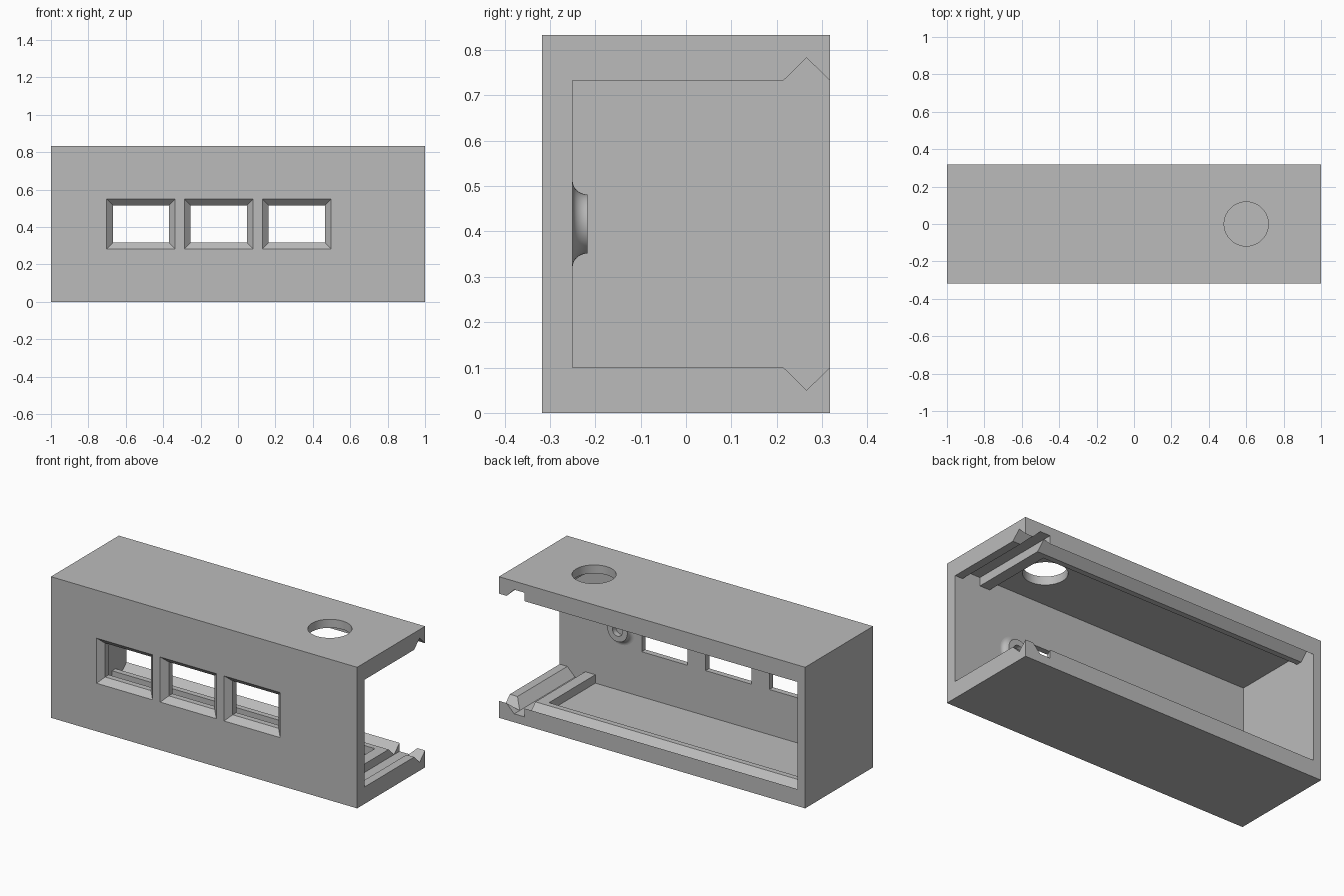
import bpy, bmesh, math
from mathutils import Matrix, Vector

cube = bpy.data.objects.get("Cube")
if cube:
    bpy.data.objects.remove(cube, do_unlink=True)

L, W, H = 1.0, 0.317, 0.833      # half length, half width, height
WALL, RIM, FRONT = 0.05, 0.10, -0.25
MID = H / 2

grey = bpy.data.materials.new("plain grey")
grey.use_nodes = True
colour = (0.5, 0.5, 0.5, 1)
grey.diffuse_color = colour
grey.node_tree.nodes["Principled BSDF"].inputs["Base Color"].default_value = colour


def finish(bm, name):
    bmesh.ops.recalc_face_normals(bm, faces=bm.faces[:])
    mesh = bpy.data.meshes.new(name)
    bm.to_mesh(mesh)
    bm.free()
    mesh.materials.append(grey)
    obj = bpy.data.objects.new(name, mesh)
    bpy.context.collection.objects.link(obj)
    return obj


def box(name, lo, hi):
    bm = bmesh.new()
    bmesh.ops.create_cube(bm, size=1)
    lo, hi = Vector(lo), Vector(hi)
    for v in bm.verts:
        v.co = (lo + hi) / 2 + v.co * (hi - lo)
    return finish(bm, name)


def prism(name, points, axis, start, end):
    """Extrude a profile along x or y; profile pairs are (other axis, z)."""
    place = (lambda a, z: (start, a, z)) if axis == 0 else (lambda a, z: (a, start, z))
    bm = bmesh.new()
    face = bm.faces.new([bm.verts.new(place(a, z)) for a, z in points])
    move = Vector((0, 0, 0))
    move[axis] = end - start
    out = bmesh.ops.extrude_face_region(bm, geom=[face])["geom"]
    bmesh.ops.translate(bm, vec=move, verts=[g for g in out if isinstance(g, bmesh.types.BMVert)])
    return finish(bm, name)


def mirrored(lower):
    """Complete a profile with its reflection about mid height."""
    return lower + [(a, H - z) for a, z in reversed(lower)]


def window_cutter(x):
    """Straight opening flaring out toward the front face."""
    bm = bmesh.new()
    rings = []
    for y, grow in ((-W - 0.02, 0.053), (-W + 0.033, 0), (FRONT + 0.03, 0)):
        w, h = 0.15 + grow, 0.1 + grow
        rings.append([bm.verts.new((x + sx * w, y, MID + sz * h))
                      for sx, sz in ((-1, -1), (1, -1), (1, 1), (-1, 1))])
    for a, b in zip(rings, rings[1:]):
        for i in range(4):
            j = (i + 1) % 4
            bm.faces.new((a[i], a[j], b[j], b[i]))
    bm.faces.new(rings[0])
    bm.faces.new(rings[-1])
    return finish(bm, "window_cutter")


def round_cutter(name, radius, depth, matrix):
    bm = bmesh.new()
    bmesh.ops.create_cone(bm, cap_ends=True, segments=64, radius1=radius,
                          radius2=radius, depth=depth, matrix=matrix)
    return finish(bm, name)


# Cutters: lid slot, end panel channel, main cavity, round hole, windows
lid_profile = mirrored([(FRONT, RIM), (0.215, RIM), (0.266, WALL), (W, RIM), (0.4, RIM)])
end_profile = mirrored([(0.833, WALL), (0.9, WALL), (0.95, RIM)])
cutters = [
    prism("lid_slot", lid_profile, 0, -0.95, 1.1),
    prism("end_channel", end_profile, 1, FRONT, 0.4),
    box("cavity", (-0.95, FRONT, WALL), (0.767, 0.182, H - WALL)),
    round_cutter("top_hole", 0.118, 0.2, Matrix.Translation((0.6, 0, H))),
] + [window_cutter(x) for x in (-0.519, -0.103, 0.314)]

# Case body
case = box("case_body", (-L, -W, 0), (L, W, H))
bpy.context.view_layer.objects.active = case
for cutter in cutters:
    mod = case.modifiers.new("cut", "BOOLEAN")
    mod.operation, mod.solver, mod.object = "DIFFERENCE", "EXACT", cutter
    bpy.ops.object.modifier_apply(modifier=mod.name)
    bpy.data.objects.remove(cutter, do_unlink=True)

# Flared boss with a blind hole on the inside of the front wall
boss_profile = [(0.095 - 0.03 * math.sin(t), FRONT + 0.033 * (1 - math.cos(t)))
                for t in (math.pi / 2 * i / 8 for i in range(9))]
boss_profile += [(0.032, FRONT + 0.033), (0.032, FRONT + 0.002), (0, FRONT + 0.002)]
bm = bmesh.new()
verts = [bm.verts.new((r, y, 0)) for r, y in boss_profile]
edges = [bm.edges.new(pair) for pair in zip(verts, verts[1:])]
bmesh.ops.spin(bm, geom=verts + edges, cent=(0, 0, 0), axis=(0, 1, 0),
               angle=math.tau, steps=48)
bmesh.ops.remove_doubles(bm, verts=bm.verts[:], dist=0.0001)
bmesh.ops.translate(bm, vec=(0.6, 0, MID), verts=bm.verts[:])
boss = finish(bm, "inner_boss")

# Smooth the round surfaces, keep the flat ones crisp
for obj in (case, boss):
    bpy.ops.object.select_all(action="DESELECT")
    obj.select_set(True)
    bpy.context.view_layer.objects.active = obj
    bpy.ops.object.shade_smooth_by_angle(angle=math.radians(30))
